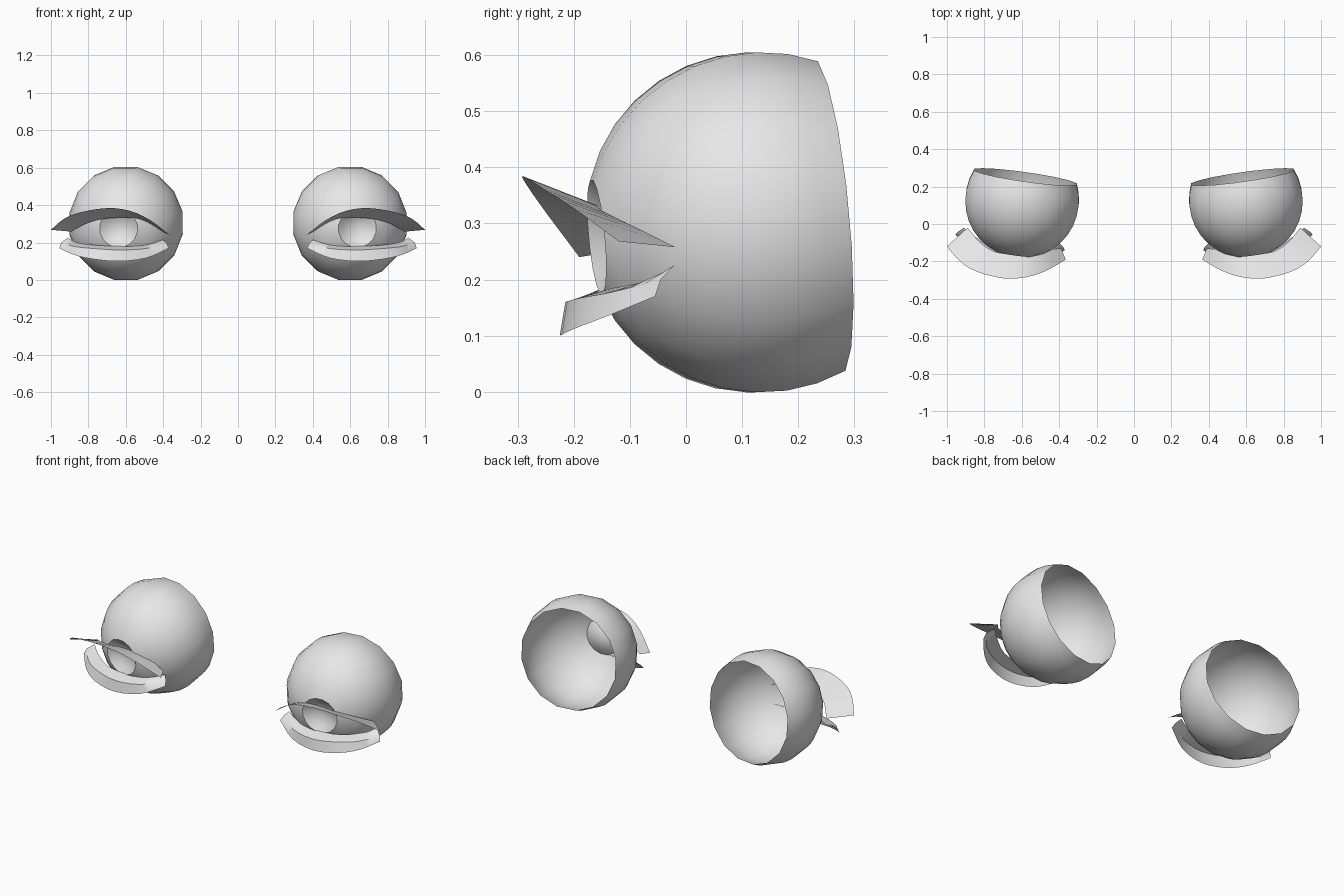
import bpy, bmesh
from math import sin, cos, pi, radians
from mathutils import Vector, Matrix, Euler

cube = bpy.data.objects.get("Cube")
if cube:
    bpy.data.objects.remove(cube)

grey = bpy.data.materials.new("plain_grey")
grey.use_nodes = True
tone = (0.8, 0.8, 0.8, 1)
grey.diffuse_color = tone
grey.node_tree.nodes["Principled BSDF"].inputs["Base Color"].default_value = tone


def finish(bm, name):
    """Turn a left-side bmesh into a smooth object mirrored to the right side."""
    mesh = bpy.data.meshes.new(name)
    bm.to_mesh(mesh)
    bm.free()
    mesh.materials.append(grey)
    obj = bpy.data.objects.new(name, mesh)
    bpy.context.collection.objects.link(obj)
    mod = obj.modifiers.new("both_sides", "MIRROR")
    mod.use_mirror_merge = False
    for o in bpy.context.selected_objects:
        o.select_set(False)
    obj.select_set(True)
    bpy.context.view_layer.objects.active = obj
    bpy.ops.object.shade_smooth_by_angle(angle=radians(50))
    return obj


def smooth_path(points, steps=3):
    """Run a smooth curve through all the points."""
    p = [Vector(q) for q in points]
    p = [2 * p[0] - p[1]] + p + [2 * p[-1] - p[-2]]
    out = []
    for a, b, c, d in zip(p, p[1:], p[2:], p[3:]):
        for i in range(steps):
            t = i / steps
            out.append(b + (c - a) * t / 2 + (2 * a - 5 * b + 4 * c - d) * t ** 2 / 2
                       + (3 * b - a - 3 * c + d) * t ** 3 / 2)
    return out + [p[-2]]


def sheet(name, rows):
    """Thin lash sheet spanned between matching edge paths."""
    bm = bmesh.new()
    grid = [[bm.verts.new(v) for v in smooth_path(r)] for r in rows]
    for lo, hi in zip(grid, grid[1:]):
        for i in range(len(lo) - 1):
            bm.faces.new((lo[i], lo[i + 1], hi[i + 1], hi[i]))
    # make the sheet face upward
    bm.normal_update()
    if sum(f.normal.z for f in bm.faces) < 0:
        bmesh.ops.reverse_faces(bm, faces=bm.faces[:])
    return finish(bm, name)


# Eyeball: hollow open-backed ball with a dished iris, lathed about its gaze axis
SIDES, RINGS, R = 16, 9, 0.309
first, last = radians(19.5), radians(114)
profile = [(0, 0.25), (0.035, 0.254), (0.07, 0.268)]
for i in range(RINGS + 1):
    a = first + (last - first) * i / RINGS
    profile.append((R * sin(a), R * cos(a)))

bm = bmesh.new()
half = pi / SIDES
verts = [bm.verts.new((r * sin(half), -d, r * cos(half))) for r, d in profile]
edges = [bm.edges.new(pair) for pair in zip(verts, verts[1:])]
bmesh.ops.spin(bm, geom=verts + edges, cent=(0, 0, 0), axis=(0, 1, 0),
               angle=2 * pi, steps=SIDES)
bmesh.ops.remove_doubles(bm, verts=bm.verts[:], dist=0.0005)
bm.normal_update()
if sum(f.normal.dot(f.calc_center_median()) for f in bm.faces) < 0:
    bmesh.ops.reverse_faces(bm, faces=bm.faces[:])
gaze = Euler((0.09, 0, 0.14)).to_matrix().to_4x4()
bm.transform(Matrix.Translation((0.598, 0.128, 0.302)) @ gaze)
finish(bm, "eyeballs")

# Upper lashes: root edge, then the raised tip edge
sheet("upper_lashes", [
    [(.89, -.02, .258), (.82, -.1, .298), (.74, -.15, .323), (.64, -.16, .333),
     (.55, -.16, .328), (.47, -.14, .3), (.39, -.13, .25)],
    [(1, -.12, .268), (.93, -.2, .327), (.84, -.255, .362), (.7, -.29, .384),
     (.58, -.285, .37), (.47, -.25, .32), (.365, -.19, .24)],
])

# Lower lashes: root edge, middle fold, then the drooping tip edge
sheet("lower_lashes", [
    [(.91, -.02, .226), (.86, -.06, .2), (.75, -.13, .185), (.61, -.15, .18),
     (.48, -.13, .19), (.4, -.1, .215)],
    [(.945, -.045, .2), (.87, -.13, .178), (.76, -.19, .167), (.63, -.215, .16),
     (.49, -.19, .168), (.38, -.12, .195)],
    [(.955, -.055, .17), (.88, -.14, .135), (.78, -.2, .112), (.64, -.225, .1),
     (.49, -.2, .117), (.37, -.14, .17)],
])
